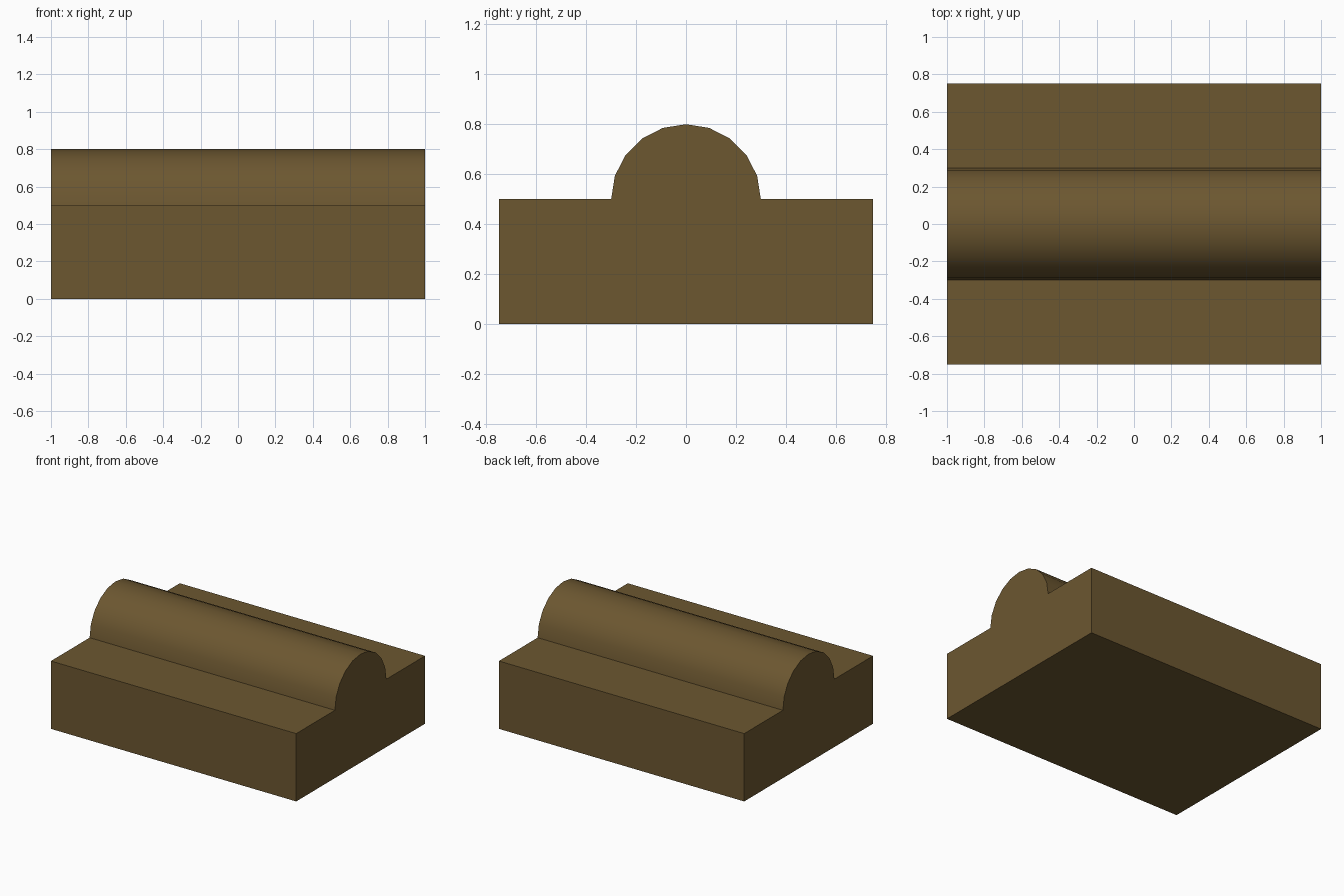
import bpy, bmesh
from math import cos, sin, pi

if "Cube" in bpy.data.objects:
    bpy.data.objects.remove(bpy.data.objects["Cube"])

LENGTH, HALF_DEPTH, BASE_H, RADIUS, SEGMENTS = 2.0, 0.75, 0.5, 0.3, 10

# Cross-section (y, z): rectangular base with a half-round ridge on top
arc = [(RADIUS * cos(pi * i / SEGMENTS), BASE_H + RADIUS * sin(pi * i / SEGMENTS))
       for i in range(SEGMENTS + 1)]
profile = [(-HALF_DEPTH, 0), (HALF_DEPTH, 0), (HALF_DEPTH, BASE_H)] + arc + [(-HALF_DEPTH, BASE_H)]

# Extrude the cross-section along x
bm = bmesh.new()
end_face = bm.faces.new([bm.verts.new((-LENGTH / 2, y, z)) for y, z in profile])
extruded = bmesh.ops.extrude_face_region(bm, geom=[end_face], use_keep_orig=True)["geom"]
bmesh.ops.translate(bm, vec=(LENGTH, 0, 0),
                    verts=[g for g in extruded if isinstance(g, bmesh.types.BMVert)])
bmesh.ops.recalc_face_normals(bm, faces=bm.faces)
mesh = bpy.data.meshes.new("ridged_block")
bm.to_mesh(mesh)
bm.free()

block = bpy.data.objects.new("ridged_block", mesh)
bpy.context.collection.objects.link(block)

# Brown finish
brown = bpy.data.materials.new("brown")
brown.diffuse_color = (0.15, 0.095, 0.03, 1)
brown.use_nodes = True
brown.node_tree.nodes["Principled BSDF"].inputs["Base Color"].default_value = brown.diffuse_color
mesh.materials.append(brown)

# Smooth ridge, crisp block edges
bpy.context.view_layer.objects.active = block
block.select_set(True)
bpy.ops.object.shade_smooth_by_angle(angle=pi / 6)
